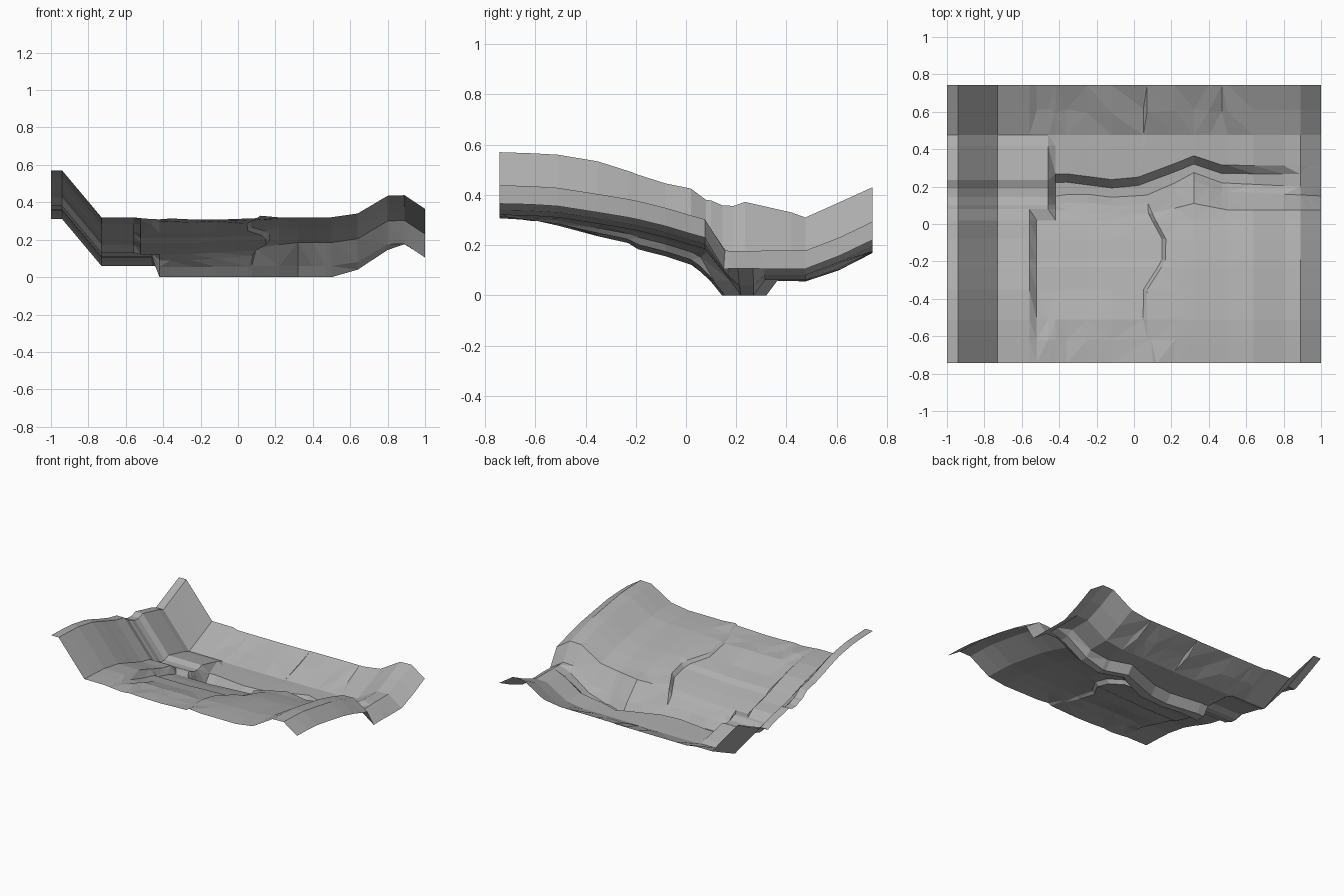
import bpy, bmesh, random

if "Cube" in bpy.data.objects:
    bpy.data.objects.remove(bpy.data.objects["Cube"])

random.seed(4)


def lerp_at(points, t):
    """Piecewise-linear curve through (t, value) points."""
    if t <= points[0][0]:
        return points[0][1]
    for (a, u), (b, v) in zip(points, points[1:]):
        if t <= b:
            return u + (v - u) * (t - a) / (b - a)
    return points[-1][1]


# Valley cross-section: high left wall, flat floor, right ridge
WALLS = [(-1, .25), (-.94, .25), (-.73, 0), (.5, 0), (.64, .02), (.8, .115), (.89, .118), (1, .045)]

# River banks seen from above
BANK_TOP = [(-1, .08), (-.45, .08), (-.1, .05), (.12, .06), (.32, .11), (.5, .075), (1, .075)]
SOUTH = [(-1, .10), (-.45, .10), (-.3, .12), (-.05, .09), (.12, .12), (.32, .23), (.47, .175), (1, .15)]
NORTH = [(-1, .19), (-.46, .19), (-.41, .23), (-.1, .19), (.05, .21), (.32, .32), (.47, .27), (1, .265)]
RIVER_BED = [(-1, 0), (.5, 0), (.64, .02), (.8, .03), (.89, .058), (1, .062)]

# Curved cliff on the east side of the hollow
ARC = [(-.74, .1), (-.52, .05), (-.38, .03), (-.28, .1), (-.17, .16), (-.08, .15),
       (.05, .08), (.16, .03), (.28, -.03), (.45, .05), (.74, .05)]

# Rows front to back: y (number or curve), y offset, floor height left / centre / right
ROWS = [
    (-.742, 0, .32, .315, .32),
    (-.62, 0, .316, .302, .317),
    (-.51, 0, .31, .283, .31),
    (-.35, 0, .283, .235, .285),
    (-.23, 0, .245, .208, .265),
    (-.19, 0, .23, .183, .257),
    (-.08, 0, .195, .155, .23),
    (.02, 0, .175, .122, .20),
    (BANK_TOP, 0, .13, .09, .185),
    (SOUTH, 0, .128, .055, .06),
    (SOUTH, .045, .108, 0, 0),
    (NORTH, 0, .106, 0, 0),
    (NORTH, .045, .122, .06, .06),
    (.42, 0, .08, .057, .06),
    (.475, 0, .06, .055, .06),
    (.61, 0, .12, .10, .112),
    (.742, 0, .18, .168, .175),
]
RIVER_ROWS = range(8, 15)
COLS = [-1, -.94, -.73, -.65, -.56, -.52, -.46, -.42, -.36, -.25, -.12,
        "arc", "arc_top", .22, .32, .4, .47, .5, .64, .8, .89, .93, 1]
# how far each column leans from hollow height towards right-slope height
BLEND = {-.12: .1, "arc": .25, "arc_top": .65, .22: .88}


def terrain_point(r, c):
    base, off, left, centre, right = ROWS[r]
    col = COLS[c]
    if isinstance(col, str):
        guess = base if not isinstance(base, list) else lerp_at(base, .05)
        x = lerp_at(ARC, guess) + (.02 if col == "arc_top" else 0)
    else:
        x = col
    y = (lerp_at(base, x) if isinstance(base, list) else base) + off
    # pick left terrace, central hollow or right slope
    if x <= -.56 or (x <= -.45 and r in RIVER_ROWS):
        z = left
    else:
        z = centre + BLEND.get(col, 1 if x > .2 else 0) * (right - centre)
    if r in (10, 11) and x > -.45:
        z = max(z, lerp_at(RIVER_BED, x))
    # rough gullies at the front and broken slope at the back
    if r < 3 and -.5 < x < .2:
        z += random.uniform(-.01, .012)
    if r == 15 and -.55 < x < .6:
        y += random.uniform(-.02, .01)
        z += random.uniform(-.012, .012)
    return x, y, z + lerp_at(WALLS, x)


# Terrain sheet
bm = bmesh.new()
grid = [[bm.verts.new(terrain_point(r, c)) for c in range(len(COLS))] for r in range(len(ROWS))]
for r in range(len(ROWS) - 1):
    for c in range(len(COLS) - 1):
        bm.faces.new((grid[r][c], grid[r][c + 1], grid[r + 1][c + 1], grid[r + 1][c]))
bmesh.ops.triangulate(bm, faces=bm.faces[:])
bm.normal_update()
mesh = bpy.data.meshes.new("valley_terrain")
bm.to_mesh(mesh)
bm.free()
terrain = bpy.data.objects.new("valley_terrain", mesh)
bpy.context.collection.objects.link(terrain)

# Mid-grey rock
rock = bpy.data.materials.new("rock_grey")
rock.diffuse_color = (.43, .43, .43, 1)
rock.use_nodes = True
rock.node_tree.nodes["Principled BSDF"].inputs["Base Color"].default_value = rock.diffuse_color
mesh.materials.append(rock)
